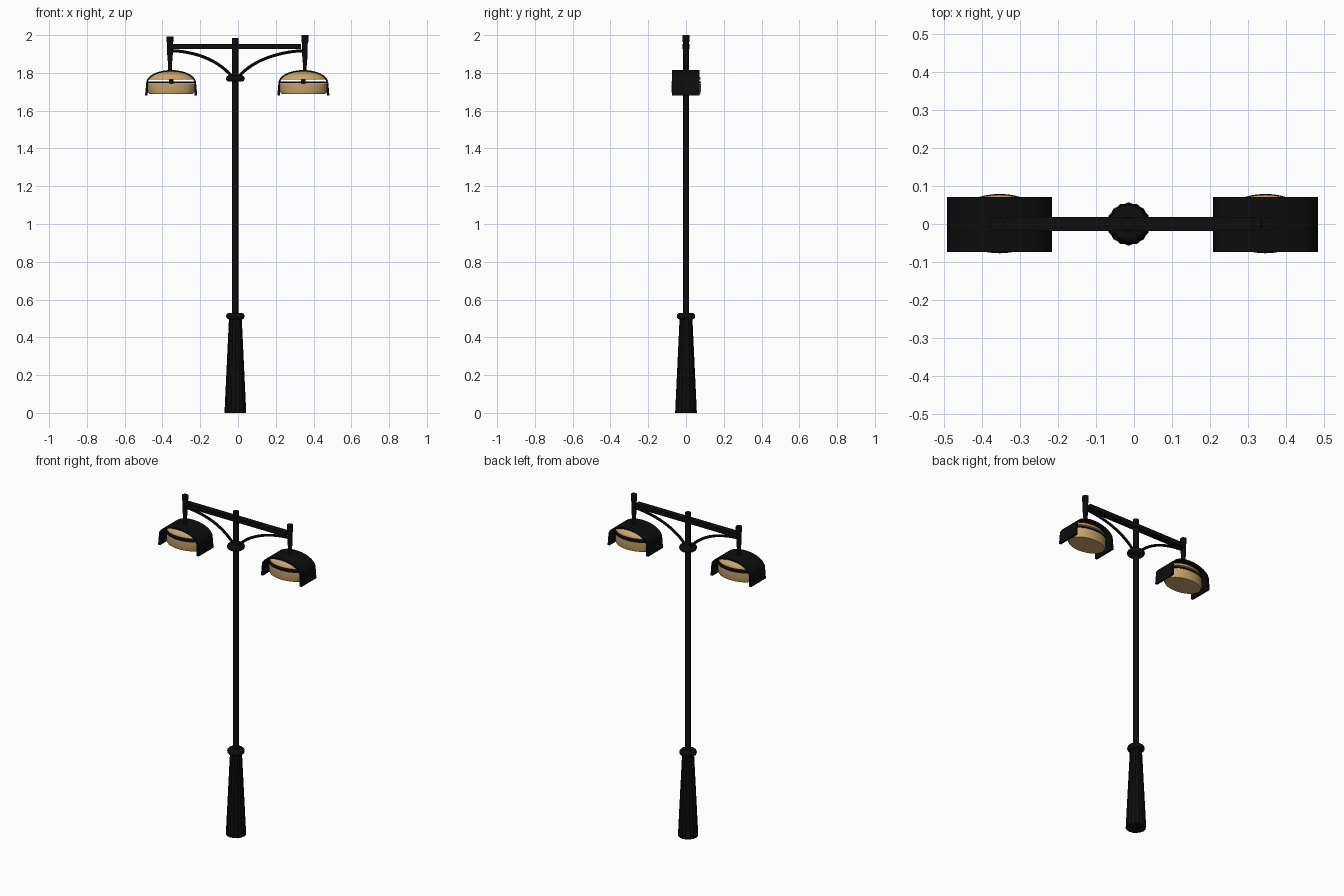
import bpy, bmesh, math

cube = bpy.data.objects.get("Cube")
if cube:
    bpy.data.objects.remove(cube, do_unlink=True)


def material(name, color):
    m = bpy.data.materials.new(name)
    m.use_nodes = True
    m.diffuse_color = (*color, 1)
    m.node_tree.nodes["Principled BSDF"].inputs["Base Color"].default_value = (*color, 1)
    return m


black = material("black_iron", (0.004, 0.004, 0.004))
amber = material("amber_glass", (0.60, 0.38, 0.15))
POLE_X = -0.014


def finish(name, bm, mat, smooth=True):
    bmesh.ops.recalc_face_normals(bm, faces=bm.faces)
    mesh = bpy.data.meshes.new(name)
    bm.to_mesh(mesh)
    bm.free()
    mesh.materials.append(mat)
    ob = bpy.data.objects.new(name, mesh)
    bpy.context.collection.objects.link(ob)
    if smooth:
        bpy.ops.object.select_all(action='DESELECT')
        ob.select_set(True)
        bpy.context.view_layer.objects.active = ob
        bpy.ops.object.shade_smooth_by_angle(angle=math.radians(35))
    return ob


def lathe(name, profile, x, mat, sides=24, rib=1.0, squash=1.0, y=0, smooth=True):
    """Closed solid of revolution from (radius, z) points; rib shrinks every other side line."""
    bm = bmesh.new()
    rings = []
    for r, z in profile:
        ring = []
        for i in range(sides):
            a = 2 * math.pi * i / sides
            k = r * (rib if i % 2 else 1)
            ring.append(bm.verts.new((x + k * math.cos(a), y + k * squash * math.sin(a), z)))
        rings.append(ring)
    for low, high in zip(rings, rings[1:]):
        for i in range(sides):
            j = (i + 1) % sides
            bm.faces.new((low[i], low[j], high[j], high[i]))
    bm.faces.new(rings[0][::-1])
    bm.faces.new(rings[-1])
    return finish(name, bm, mat, smooth)


def collar(name, z, r, h):
    steps = [math.radians(-80 + 20 * i) for i in range(9)]
    lathe(name, [(r - 0.016 + 0.016 * math.cos(a), z + h * math.sin(a)) for a in steps],
          POLE_X, black)


def arch_section(cx, a, b, drop, foot, base, n=20):
    """Half ellipse with straight legs going down to the foot."""
    arc = [(cx + a * math.cos(math.pi * i / n), base + b * math.sin(math.pi * i / n))
           for i in range(n + 1)]
    return [(cx + a + drop, foot)] + arc + [(cx - a - drop, foot)]


# Pole with its ribbed foot and collars
lathe("pole", [(0.017, 0.0), (0.017, 1.985)], POLE_X, black)
lathe("pole_foot", [(0.057, 0.0), (0.057, 0.012), (0.034, 0.50)], POLE_X, black,
      sides=32, rib=0.95, smooth=False)
collar("foot_collar", 0.512, 0.049, 0.017)
collar("bracket_collar", 1.77, 0.05, 0.016)

# Crossbar
bm = bmesh.new()
bmesh.ops.create_cube(bm, size=1)
for v in bm.verts:
    v.co.x = v.co.x * 0.69 - 0.012
    v.co.y *= 0.036
    v.co.z = v.co.z * 0.026 + 1.94
finish("crossbar", bm, black, smooth=False)

# Two arms, each with hanger, curved bracket, hood and lamp
for side, s, hang_x, lamp_x, top in (("left", 1, 0.354, 0.346, 2.0),
                                     ("right", -1, -0.36, -0.354, 1.992)):
    lathe(side + "_hanger", [(0.009, 1.79), (0.010, 1.84), (0.015, 1.90),
                             (0.015, 1.955), (0.018, 1.965), (0.018, top)],
          hang_x, black, sides=16)

    curve = bpy.data.curves.new("bracket_path", 'CURVE')
    curve.dimensions = '3D'
    curve.bevel_depth = 0.008
    curve.bevel_resolution = 2
    curve.use_fill_caps = True
    spline = curve.splines.new('BEZIER')
    spline.bezier_points.add(1)
    inner, outer = spline.bezier_points
    inner.co = (POLE_X + s * 0.014, 0, 1.775)
    inner.handle_left = inner.co
    inner.handle_right = (POLE_X + s * 0.08, 0, 1.86)
    outer.co = (hang_x - s * 0.005, 0, 1.918)
    outer.handle_left = (hang_x - s * 0.15, 0, 1.912)
    outer.handle_right = outer.co
    path = bpy.data.objects.new("bracket_path", curve)
    bpy.context.collection.objects.link(path)
    mesh = bpy.data.meshes.new_from_object(path)
    bpy.data.objects.remove(path, do_unlink=True)
    bm = bmesh.new()
    bm.from_mesh(mesh)
    finish(side + "_bracket", bm, black)

    # Arched hood, open to front and back
    outline = arch_section(lamp_x, 0.132, 0.068, 0.006, 1.68, 1.747)
    inside = arch_section(lamp_x, 0.123, 0.060, 0.001, 1.68, 1.747)
    bm = bmesh.new()
    loops = [[bm.verts.new((x, y, z)) for x, z in pts]
             for pts in (outline, inside) for y in (-0.074, 0.071)]
    of, ob_, inf, inb = loops
    for p, q in ((of, ob_), (inf, inb), (of, inf), (ob_, inb)):
        for i in range(len(p) - 1):
            bm.faces.new((p[i], p[i + 1], q[i + 1], q[i]))
    for i in (0, -1):
        bm.faces.new((of[i], ob_[i], inb[i], inf[i]))
    finish(side + "_hood", bm, black)

    # Oval glass: drum below, shallow dome above, with a narrow gap between
    lathe(side + "_lamp_drum", [(0.116, 1.688), (0.123, 1.70), (0.123, 1.745)],
          lamp_x, amber, sides=40, squash=0.63, y=0.001)
    lathe(side + "_lamp_rim", [(0.124, 1.746), (0.124, 1.754)],
          lamp_x, black, sides=40, squash=0.63, y=0.001)
    dome = [(0.119 * math.cos(t), 1.766 + 0.041 * math.sin(t))
            for t in (math.radians(12 * i) for i in range(8))]
    lathe(side + "_lamp_dome", dome, lamp_x, amber, sides=40, squash=0.64, y=0.001)
    lathe(side + "_lamp_stem", [(0.012, 1.74), (0.012, 1.80)], lamp_x, black, sides=12)
